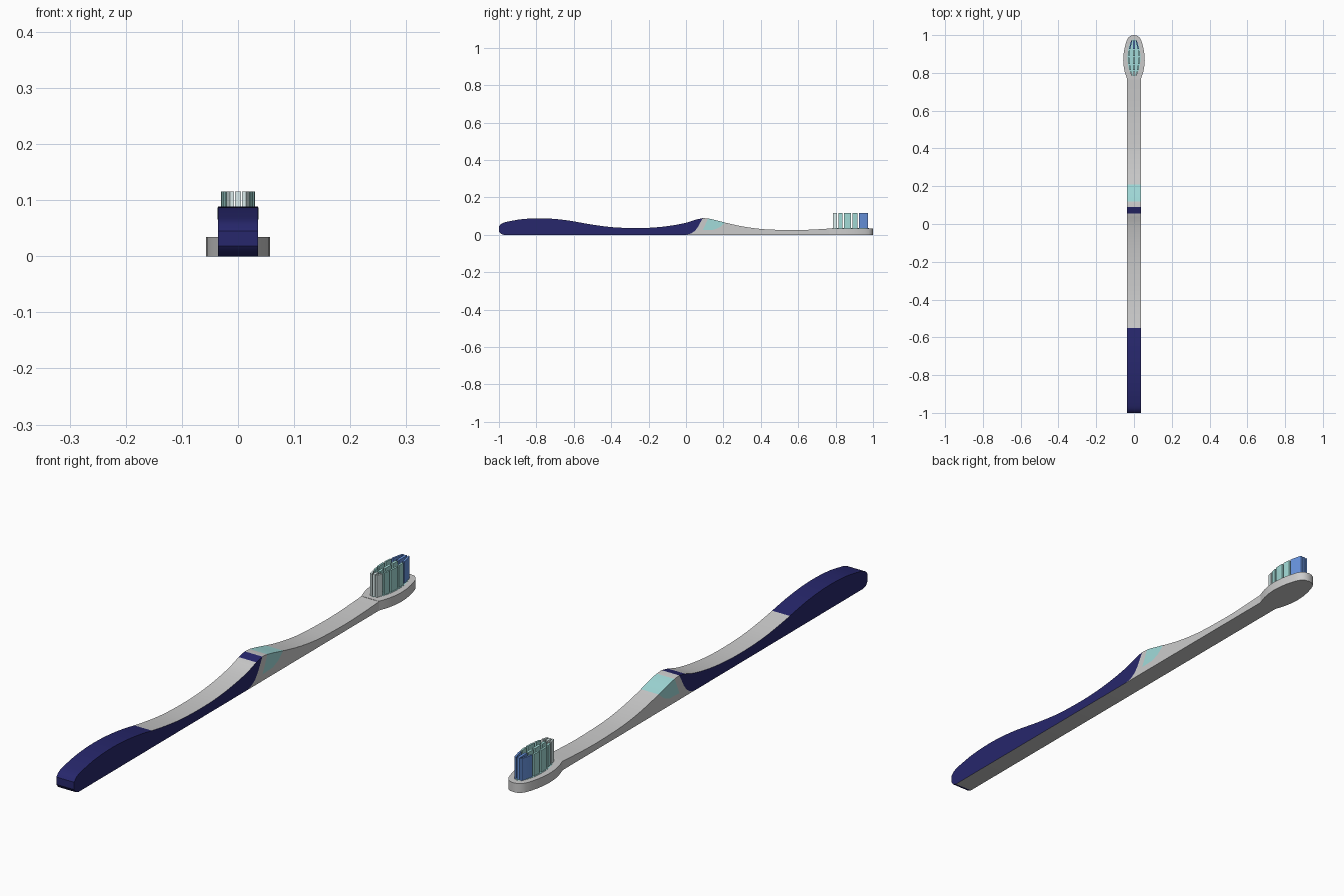
import bpy, bmesh, math

if "Cube" in bpy.data.objects:
    bpy.data.objects.remove(bpy.data.objects["Cube"])

W = 0.036       # half width of the handle
HEAD_Z = 0.034  # thickness of the head


def material(name, col):
    m = bpy.data.materials.new(name)
    m.diffuse_color = (*col, 1)
    m.use_nodes = True
    m.node_tree.nodes["Principled BSDF"].inputs["Base Color"].default_value = m.diffuse_color
    return m


navy = material("navy", (0.02, 0.02, 0.15))
cyan = material("cyan", (0.36, 0.71, 0.70))
pale = material("pale", (0.72, 0.85, 0.85))
teal = material("teal", (0.36, 0.70, 0.67))
blue = material("blue", (0.14, 0.30, 0.75))

# Top line of the handle as (y, z), read with a smooth interpolation
KEYS = [(-0.96, 0.069), (-0.88, 0.083), (-0.77, 0.088), (-0.65, 0.079), (-0.5, 0.054),
        (-0.4, 0.041), (-0.3, 0.036), (-0.2, 0.037), (-0.1, 0.046), (0, 0.064),
        (0.06, 0.083), (0.09, 0.089), (0.13, 0.084), (0.2, 0.067), (0.3, 0.045),
        (0.4, 0.031), (0.5, 0.026), (0.6, 0.025), (0.7, 0.029), (0.78, HEAD_Z)]


def slope(i):
    a, b = KEYS[max(i - 1, 0)], KEYS[min(i + 1, len(KEYS) - 1)]
    return (b[1] - a[1]) / (b[0] - a[0])


def top(y):
    i = max(k for k in range(len(KEYS) - 1) if KEYS[k][0] <= y or k == 0)
    (y0, z0), (y1, z1) = KEYS[i], KEYS[i + 1]
    h = y1 - y0
    t = (y - y0) / h
    return ((2*t**3 - 3*t**2 + 1) * z0 + (t**3 - 2*t**2 + t) * h * slope(i)
            + (3*t**2 - 2*t**3) * z1 + (t**3 - t**2) * h * slope(i + 1))


def top_run(y0, y1, n, lift=0):
    ys = [y0 + (y1 - y0) * k / n for k in range(n + 1)]
    return [(y, top(y) + lift) for y in ys]


def finish(name, bm, mats):
    bmesh.ops.recalc_face_normals(bm, faces=bm.faces)
    me = bpy.data.meshes.new(name)
    bm.to_mesh(me)
    bm.free()
    ob = bpy.data.objects.new(name, me)
    bpy.context.collection.objects.link(ob)
    for m in mats:
        me.materials.append(m)
    bpy.ops.object.select_all(action='DESELECT')
    ob.select_set(True)
    bpy.context.view_layer.objects.active = ob
    bpy.ops.object.shade_smooth_by_angle(angle=math.radians(35))
    return ob


def side_prism(name, outline, half, mats, pick):
    """Extrude a (y, z) outline across x; pick() gives each rim face a slot or None."""
    bm = bmesh.new()
    rows = [[bm.verts.new((x, y, z)) for y, z in outline] for x in (-half, half)]
    for r in rows:
        bm.faces.new(r)
    n = len(outline)
    for i in range(n):
        j = (i + 1) % n
        slot = pick(outline[i], outline[j])
        if slot is not None:
            f = bm.faces.new((rows[0][i], rows[0][j], rows[1][j], rows[1][i]))
            f.material_index = slot
    return finish(name, bm, mats)


def plate(name, outline, z0, z1, mat=None):
    """Upright prism from an (x, y) outline."""
    bm = bmesh.new()
    f = bm.faces.new([bm.verts.new((x, y, z0)) for x, y in outline])
    r = bmesh.ops.extrude_face_region(bm, geom=[f])
    for v in r["geom"]:
        if isinstance(v, bmesh.types.BMVert):
            v.co.z = z1
    return finish(name, bm, [mat] if mat else [])


# Curved seam between grip and neck, from bottom to top
seam = [(0.0, 0.0), (0.025, 0.006), (0.047, 0.02), (0.064, 0.042), (0.078, 0.068)]

# Grip: navy sides and ends, grey bottom and grey strip on top
butt = [(-0.975, 0), (-0.99, 0.005), (-1.0, 0.018), (-1.0, 0.045), (-0.99, 0.057), (-0.977, 0.064)]
grip = (butt + top_run(-0.96, -0.55, 20)[:-1] + top_run(-0.55, 0.055, 30)
        + [(0.09, top(0.09))] + seam[::-1])


def grip_pick(a, b):
    if a[1] == 0 and b[1] == 0:
        return 1
    if (a in seam) or (b in seam and a[0] > 0):
        return None
    return 1 if -0.55 < (a[0] + b[0]) / 2 < 0.055 else 0


side_prism("grip", grip, W, [navy, None], grip_pick)

# Neck: from the seam up to the head
neck = seam + top_run(0.09, 0.78, 36) + [(0.78, 0)]


def neck_pick(a, b):
    return None if a in seam and a[0] < 0.09 and b[1] > 0 else 0


side_prism("neck", neck, W, [], neck_pick)

# Cyan band wrapped over the neck
band = [(0.09, 0.024), (0.15, 0.027), (0.18, 0.04)] + top_run(0.21, 0.118, 8, 0.0006)
side_prism("neck_band", band, W + 0.0006, [cyan],
           lambda a, b: 0 if min(a[1], b[1]) >= top(0.21) else None)

# Oval head
half = [(0.036, 0.765), (0.042, 0.783), (0.049, 0.805), (0.054, 0.83), (0.057, 0.865),
        (0.055, 0.9), (0.05, 0.93), (0.043, 0.957), (0.036, 0.977), (0.028, 0.989), (0.015, 0.998)]
head = half + [(0, 1.0)] + [(-x, y) for x, y in reversed(half)]
plate("head", head, 0, HEAD_Z)

# Tinted oval pad under the bristles
pad = [(0.034 * math.cos(a), 0.88 + 0.098 * math.sin(a))
       for a in (2 * math.pi * k / 32 for k in range(32))]
plate("bristle_pad", pad, HEAD_Z - 0.001, HEAD_Z + 0.0008, cyan)


# Bristle tufts: slim slats following bowed rows
def tuft(name, row, y0, y1, mat, thick=0.004):
    def bow(y):
        return row * (0.008 + 0.019 * math.sin(math.pi * (y - 0.775) / 0.21))
    n = 3
    ys = [y0 + (y1 - y0) * k / n for k in range(n + 1)]
    out = [(bow(y) + thick, y) for y in ys] + [(bow(y) - thick, y) for y in reversed(ys)]
    plate(name, out, HEAD_Z - 0.002, 0.115, mat)


segments = [(0.785, 0.808, pale), (0.816, 0.838, teal), (0.846, 0.882, teal),
            (0.890, 0.918, teal), (0.926, 0.972, blue)]
for row in (-1, 0, 1):
    for k, (y0, y1, mat) in enumerate(segments):
        tuft(f"bristle_tuft_{row + 2}_{k + 1}", row, y0, y1, mat, 0.0035 if row else 0.005)
